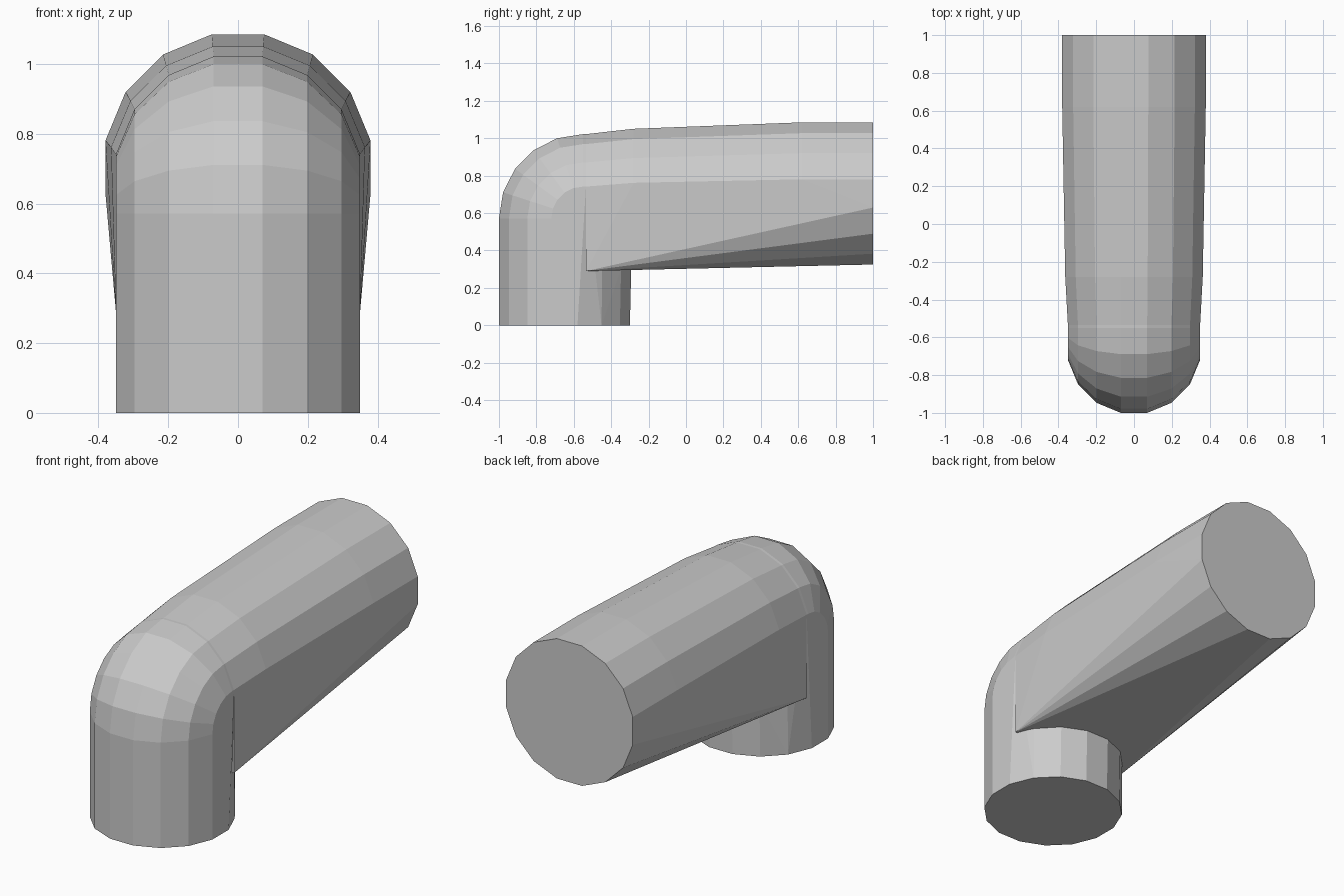
import bpy, bmesh
from math import sin, cos, pi

if "Cube" in bpy.data.objects:
    bpy.data.objects.remove(bpy.data.objects["Cube"])


def hull(name, points):
    """Convex faceted solid around a cloud of section points."""
    bm = bmesh.new()
    for p in points:
        bm.verts.new(p)
    bmesh.ops.remove_doubles(bm, verts=bm.verts[:], dist=0.0005)
    bmesh.ops.convex_hull(bm, input=bm.verts[:])
    loose = [v for v in bm.verts if not v.link_faces]
    bmesh.ops.delete(bm, geom=loose, context='VERTS')
    bmesh.ops.dissolve_limit(bm, angle_limit=0.01, verts=bm.verts[:], edges=bm.edges[:])
    bmesh.ops.recalc_face_normals(bm, faces=bm.faces[:])
    me = bpy.data.meshes.new(name)
    bm.to_mesh(me)
    bm.free()
    ob = bpy.data.objects.new(name, me)
    bpy.context.collection.objects.link(ob)
    return ob


def circle(r, n=16):
    """Polygon with flat sides on the axes, apothem close to r."""
    k = r / cos(pi / n)
    return [(k * sin(2 * pi * (i + .5) / n), k * cos(2 * pi * (i + .5) / n)) for i in range(n)]


R = 0.35
CUT = -0.535

# Upright pipe with the rounded elbow
foot = [(x, y - 0.65, 0) for x, y in circle(R)]
collar = [(x, y * 1.02 - 0.65, 0.3) for x, y in circle(R) if y > 0]
bend = []
for j in range(6):
    t = j / 5 * pi / 2
    for u, v in circle(R):
        if v > 0:
            d = 0.1 + v
            bend.append((u, -0.55 - d * cos(t), 0.572 + d * sin(t)))
arch = [(u, CUT, 0.672 + v) for u, v in circle(R) if v > 0]
hull("upright_elbow", foot + collar + bend + arch)

# Long horizontal pipe, flaring slightly towards the open end
end = [(u, 1.0, 0.705 + v) for u, v in circle(0.38)]
upper = [(u, 0.62, 0.705 + v) for u, v in circle(0.38) if v > 0]
shoulder = [(u * 1.04, -0.28, 0.69 + v * 1.03) for u, v in circle(R) if v > 0]
corners = [(s * R, CUT, 0.29) for s in (-1, 1)]
throat = [(x, y * 1.02 - 0.65, 0.3) for x, y in circle(R) if y > 0.15]
hull("horizontal_pipe", end + upper + shoulder + arch + corners + throat)
